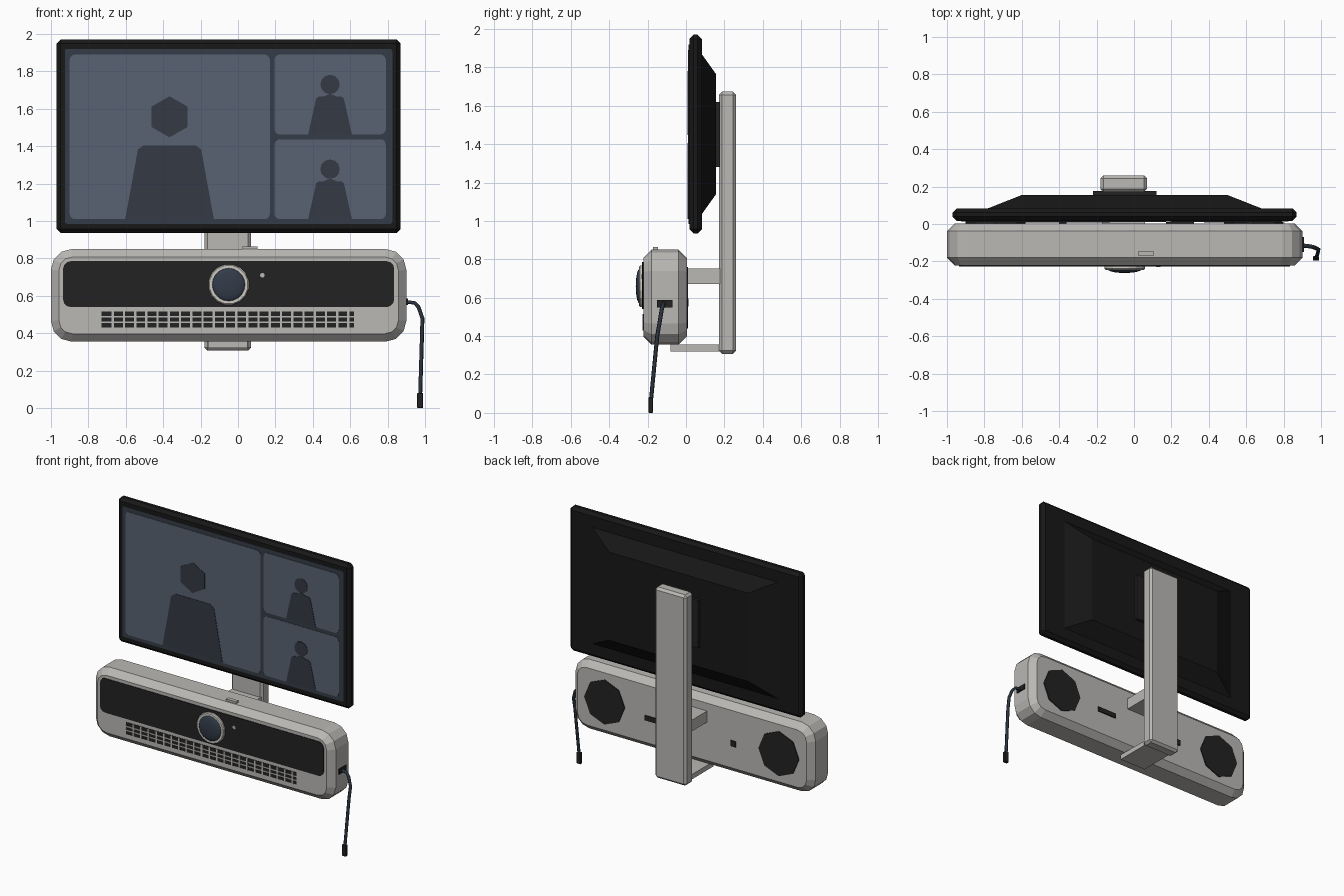
import bpy, bmesh
from math import sin, cos, pi, radians
from mathutils import Matrix, Vector

cube = bpy.data.objects.get("Cube")
if cube:
    bpy.data.objects.remove(cube, do_unlink=True)


def material(name, rgb, rough=0.6):
    m = bpy.data.materials.new(name)
    m.use_nodes = True
    m.diffuse_color = (*rgb, 1)
    shader = next(n for n in m.node_tree.nodes if n.type == 'BSDF_PRINCIPLED')
    shader.inputs["Base Color"].default_value = (*rgb, 1)
    shader.inputs["Roughness"].default_value = rough
    return m


SHELL = material("shell_grey", (0.49, 0.48, 0.46))
TRIM = material("light_trim", (0.62, 0.60, 0.55))
BLACK = material("bezel_black", (0.009, 0.009, 0.009))
PANEL = material("panel_charcoal", (0.016, 0.016, 0.016))
SCREEN = material("screen_slate", (0.036, 0.046, 0.064))
TILE = material("tile_blue_grey", (0.098, 0.124, 0.168))
FIGURE = material("figure_slate", (0.034, 0.041, 0.058))
GLASS = material("lens_blue", (0.032, 0.044, 0.066))
CABLE = material("cable_blue", (0.022, 0.032, 0.046))


def finish(bm, name, mat, bevel=0, segments=1):
    bmesh.ops.recalc_face_normals(bm, faces=bm.faces[:])
    mesh = bpy.data.meshes.new(name)
    bm.to_mesh(mesh)
    bm.free()
    mesh.materials.append(mat)
    ob = bpy.data.objects.new(name, mesh)
    bpy.context.collection.objects.link(ob)
    if bevel:
        mod = ob.modifiers.new("chamfer", 'BEVEL')
        mod.width, mod.segments = bevel, segments
        mod.limit_method, mod.angle_limit = 'ANGLE', radians(50)
    return ob


def prism(name, outline, y0, y1, mat, bevel=0):
    """Outline in x and z, extruded from y0 to y1."""
    bm = bmesh.new()
    face = bm.faces.new([bm.verts.new((x, y0, z)) for x, z in outline])
    moved = bmesh.ops.extrude_face_region(bm, geom=[face])["geom"]
    verts = [v for v in moved if isinstance(v, bmesh.types.BMVert)]
    bmesh.ops.translate(bm, verts=verts, vec=(0, y1 - y0, 0))
    return finish(bm, name, mat, bevel)


def box(name, x, y, z, mat, bevel=0):
    """Each axis is a (low, high) pair."""
    bm = bmesh.new()
    bmesh.ops.create_cube(bm, size=1)
    for v in bm.verts:
        v.co = [a + (b - a) * (c + 0.5) for (a, b), c in zip((x, y, z), v.co)]
    return finish(bm, name, mat, bevel)


def rounded(x0, x1, z0, z1, r, n=3):
    """Rounded rectangle outline."""
    pts = []
    corners = ((x1 - r, z1 - r), (x0 + r, z1 - r), (x0 + r, z0 + r), (x1 - r, z0 + r))
    for k, (cx, cz) in enumerate(corners):
        for i in range(n + 1):
            a = (k + i / n) * pi / 2
            pts.append((cx + r * cos(a), cz + r * sin(a)))
    return pts


def ngon(cx, cz, r, n, turn=0.0):
    return [(cx + r * cos(turn + 2 * pi * i / n), cz + r * sin(turn + 2 * pi * i / n))
            for i in range(n)]


MID = -0.05   # centre line of the screen, bar and stand

# Monitor housing and the tapered bulge on its back
box("monitor_housing", (-0.97, 0.87), (0.017, 0.083), (0.935, 1.97), BLACK, 0.022)
bm = bmesh.new()
loops = []
for hx, hz, y in ((0.74, 0.42, 0.08), (0.55, 0.315, 0.155)):
    loops.append([bm.verts.new((MID + sx * hx, y, 1.452 + sz * hz))
                  for sx, sz in ((-1, -1), (1, -1), (1, 1), (-1, 1))])
    bm.faces.new(loops[-1])
for i in range(4):
    j = (i + 1) % 4
    bm.faces.new((loops[0][i], loops[0][j], loops[1][j], loops[1][i]))
finish(bm, "monitor_back", BLACK)
box("mount_plate", (-0.22, 0.12), (0.15, 0.176), (1.28, 1.62), PANEL)

# Screen with three call tiles
prism("screen", rounded(-0.925, 0.825, 0.985, 1.92, 0.012), 0.018, 0.014, SCREEN)
tiles = {"main": (-0.9, 0.17, 1.01, 1.89),
         "upper": (0.195, 0.79, 1.463, 1.89),
         "lower": (0.195, 0.79, 1.01, 1.437)}
for label, (x0, x1, z0, z1) in tiles.items():
    prism("tile_" + label, rounded(x0, x1, z0, z1, 0.028), 0.014, 0.011, TILE)


def person(label, x, base, top, half_top, half_base, head_z, head_r, sides):
    """Head and shoulders, with clipped shoulder corners."""
    c = half_top * 0.14
    half = [(half_base, base), (half_top + c * 0.4, top - c), (half_top - c, top)]
    outline = half + [(-px, pz) for px, pz in reversed(half)]
    prism("shoulders_" + label, [(x + px, pz) for px, pz in outline], 0.011, 0.008, FIGURE)
    prism("head_" + label, ngon(x, head_z, head_r, sides, pi / 2), 0.011, 0.008, FIGURE)


person("main", -0.366, 1.01, 1.405, 0.16, 0.237, 1.557, 0.11, 6)
for label, z in (("upper", 1.463), ("lower", 1.01)):
    person(label, 0.492, z, z + 0.202, 0.07, 0.117, z + 0.267, 0.052, 12)
    prism("neck_" + label, [(0.45, z + 0.2), (0.535, z + 0.2), (0.492, z + 0.217)],
          0.011, 0.008, FIGURE)

# Stand: post, arm and foot
box("stand_post", (-0.18, 0.07), (0.172, 0.26), (0.308, 1.673), SHELL, 0.016)
box("stand_arm", (-0.17, 0.06), (-0.01, 0.18), (0.672, 0.752), SHELL)
box("stand_foot", (-0.16, 0.05), (-0.08, 0.18), (0.32, 0.355), SHELL)

# Conference bar
prism("bar_body", rounded(-1, 0.9, 0.355, 0.85, 0.11), -0.222, 0.004, SHELL, 0.042)
prism("front_panel", rounded(-0.935, 0.835, 0.54, 0.785, 0.04), -0.221, -0.226, PANEL)
box("centre_panel", (-0.335, 0.23), (-0.228, -0.222), (0.54, 0.785), PANEL)
box("top_button", (0.025, 0.105), (-0.172, -0.145), (0.845, 0.864), SHELL)

# Camera ring, domed lens and status light
prism("camera_ring", ngon(MID, 0.66, 0.11, 16, pi / 16), -0.222, -0.245, TRIM, 0.006)
bm = bmesh.new()
bmesh.ops.create_uvsphere(bm, u_segments=20, v_segments=10, radius=0.09)
bmesh.ops.transform(bm, verts=bm.verts, matrix=Matrix.Translation((MID, -0.242, 0.66))
                    @ Matrix.Diagonal((1, 0.22, 1, 1)) @ Matrix.Rotation(pi / 2, 4, 'X'))
lens = finish(bm, "camera_lens", GLASS)
for p in lens.data.polygons:
    p.use_smooth = True
prism("status_light", ngon(0.13, 0.71, 0.013, 8), -0.226, -0.231, SHELL)

# Speaker grille: dark slot plate crossed by thin bars
box("grille_plate", (-0.73, 0.62), (-0.224, -0.218), (0.43, 0.516), PANEL)
for i in range(22):
    x = -0.67 + 0.06 * i
    box("grille_upright", (x - 0.006, x + 0.006), (-0.227, -0.22), (0.43, 0.516), SHELL)
for z in (0.459, 0.487):
    box("grille_rail", (-0.73, 0.62), (-0.2265, -0.22), (z - 0.004, z + 0.004), SHELL)

# Rear speakers and sockets
for side, sign in (("left", 1), ("right", -1)):
    prism("rear_speaker_" + side, ngon(MID + sign * 0.69, 0.6, 0.16, 8), 0.0, 0.01, PANEL)
box("wide_socket", (0.17, 0.32), (0.0, 0.012), (0.558, 0.592), PANEL)
box("small_socket", (-0.4, -0.36), (0.0, 0.012), (0.555, 0.595), PANEL)

# Side socket, cable and plug
box("side_socket", (0.885, 0.908), (-0.15, -0.07), (0.55, 0.587), PANEL)
curve = bpy.data.curves.new("cable", 'CURVE')
curve.dimensions = '3D'
curve.bevel_depth, curve.bevel_resolution = 0.011, 1
curve.use_fill_caps = True
path = [(0.9, -0.115, 0.568), (0.945, -0.12, 0.562), (0.965, -0.126, 0.54),
        (0.986, -0.136, 0.48), (0.984, -0.15, 0.4), (0.974, -0.182, 0.07)]
spline = curve.splines.new('POLY')
spline.points.add(len(path) - 1)
for point, co in zip(spline.points, path):
    point.co = (*co, 1)
curve.materials.append(CABLE)
bpy.context.collection.objects.link(bpy.data.objects.new("cable", curve))
box("cable_plug", (0.957, 0.99), (-0.196, -0.172), (0, 0.08), PANEL, 0.003)
